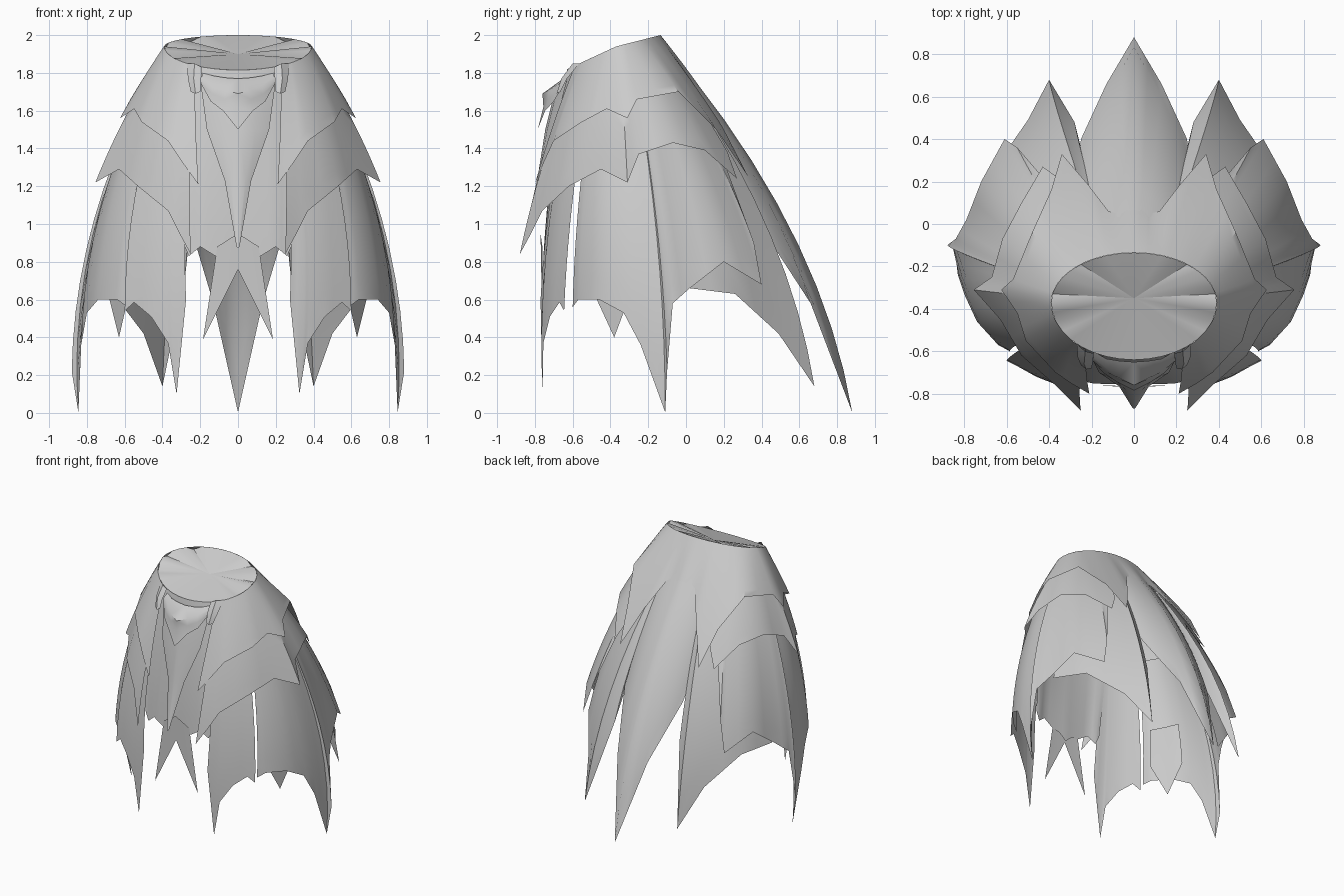
import bpy, math
from mathutils import Vector

cloth = bpy.data.materials.new("grey cloth")
cloth.diffuse_color = (0.6, 0.6, 0.6, 1)
AXIS_Y = -0.37


def rim(a):
    """Point on the tilted neck rim; a = 0 at the front, pi at the back."""
    c = math.cos(a)
    depth = 0.27 if c > 0 else 0.235
    z = 1.94 - 0.125 * c if c > 0 else 1.94 - 0.06 * c
    return Vector((0.39 * math.sin(a), AXIS_Y - depth * c, z))


def build(name, verts, faces):
    me = bpy.data.meshes.new(name)
    me.from_pydata([tuple(v) for v in verts], [], faces)
    me.materials.append(cloth)
    ob = bpy.data.objects.new(name, me)
    bpy.context.collection.objects.link(ob)
    mod = ob.modifiers.new("mirror", 'MIRROR')
    mod.use_clip = True
    mod.merge_threshold = 0.0005
    bpy.ops.object.select_all(action='DESELECT')
    ob.select_set(True)
    bpy.context.view_layer.objects.active = ob
    bpy.ops.object.shade_smooth_by_angle(angle=math.radians(40))
    return ob


def grid(name, cols):
    """Join equal-length columns of points into a sheet."""
    n = len(cols[0])
    faces = [(i * n + j, i * n + j + 1, (i + 1) * n + j + 1, (i + 1) * n + j)
             for i in range(len(cols) - 1) for j in range(n - 1)]
    return build(name, [p for c in cols for p in c], faces)


def drape(name, hem, z_start, offset=0.0, rows=9):
    """Cloth hanging from the rim to a jagged hem, bulging outwards.
    Hem points run front to back; an optional 4th value is the rim angle."""
    pts = []
    for h in hem:
        a = math.radians(h[3]) if len(h) > 3 else math.atan2(h[0], AXIS_Y - h[1])
        pts.append((Vector(h[:3]), a))
    full = []
    for (p, a), (q, b) in zip(pts, pts[1:]):
        full += [(p, a), ((p + q) / 2, (a + b) / 2)]
    full.append(pts[-1])
    cols = []
    for p, a in full:
        top = rim(a)
        out = Vector((p.x, p.y - AXIS_Y, 0)).normalized()
        s = (top.z - p.z) / 1.94
        bulge = (0.165 - 0.095 * max(0, math.cos(a)) ** 2) * s * s
        t0 = max(0, (top.z - z_start) / (top.z - p.z))
        col = []
        for j in range(rows):
            t = t0 + (1 - t0) * j / (rows - 1)
            col.append(top.lerp(p, t) + out * (4 * t * (1 - t) * bulge + offset * (1 - t)))
        cols.append(col)
    return grid(name, cols)


# Upper mantle, closed at the back and open at the front
drape("upper_mantle", [
    (0.21, -0.80, 1.21, 36), (0.29, -0.755, 1.32, 42), (0.37, -0.70, 1.44), (0.51, -0.55, 1.54),
    (0.55, -0.42, 1.61), (0.625, -0.31, 1.56), (0.57, -0.26, 1.66),
    (0.48, -0.04, 1.70), (0.39, 0.16, 1.50), (0.34, 0.33, 1.25),
    (0.22, 0.19, 1.52), (0.12, 0.06, 1.71), (0.08, 0.05, 1.73),
    (0.06, 0.07, 1.71), (0, 0.08, 1.715)], 3)

# Middle mantle
drape("middle_mantle", [
    (0.25, -0.88, 0.84, 38), (0.31, -0.82, 0.95, 42), (0.37, -0.76, 1.07), (0.53, -0.62, 1.20),
    (0.63, -0.45, 1.29), (0.755, -0.31, 1.22), (0.67, -0.25, 1.37),
    (0.62, -0.07, 1.43), (0.53, 0.10, 1.39), (0.43, 0.27, 1.24),
    (0.36, 0.22, 1.38)], 1.78, -0.012)

# Long skirt: front panel, then side panel
drape("front_skirt_panel", [
    (0.275, -0.77, 0.60, 38), (0.325, -0.76, 0.10, 42), (0.37, -0.755, 0.37, 45),
    (0.46, -0.72, 0.51), (0.55, -0.67, 0.585), (0.60, -0.645, 0.54)], 1.5, -0.02)
drape("side_skirt_panel", [
    (0.585, -0.60, 0.56), (0.64, -0.57, 0.60), (0.74, -0.46, 0.60), (0.80, -0.33, 0.53),
    (0.83, -0.24, 0.36), (0.845, -0.11, 0.003), (0.88, -0.10, 0.22),
    (0.84, -0.07, 0.58), (0.79, 0.02, 0.66), (0.72, 0.20, 0.80),
    (0.61, 0.40, 0.68), (0.55, 0.36, 0.90), (0.43, 0.22, 1.28)], 1.5, -0.02)
drape("inner_tooth", [(0.57, -0.50, 0.66), (0.63, -0.38, 0.40), (0.69, -0.29, 0.64)],
      0.95, -0.05, 4)

# Long back tails
drape("back_side_tail", [
    (0.76, 0.02, 0.66), (0.66, 0.26, 0.63), (0.50, 0.49, 0.42), (0.40, 0.68, 0.14),
    (0.28, 0.48, 0.72), (0.25, 0.36, 1.0), (0.22, 0.20, 1.30)], 1.72, -0.03)
drape("back_centre_tail", [
    (0.27, 0.22, 1.25), (0.25, 0.40, 0.98), (0.13, 0.66, 0.58), (0, 0.88, 0.003)], 1.78, -0.015)

# Front cloth behind the tabard, with two pointed teeth
drape("front_under_cloth", [
    (0, -0.755, 0.77), (0.06, -0.755, 0.82), (0.12, -0.755, 0.83, 16),
    (0.20, -0.75, 0.88, 26), (0.26, -0.735, 0.83, 38), (0.29, -0.73, 0.9, 44)], 3, -0.01)
build("front_tooth", [(0, -0.77, 0.95), (0, -0.765, 0.76), (0.185, -0.76, 0.39), (0.11, -0.76, 0.88)],
      [(0, 1, 2, 3)])

# Pointed tabard down the middle
grid("tabard", [
    [(0, -0.69, 1.72), (0, -0.745, 1.5), (0, -0.785, 1.25), (0, -0.87, 0.87)],
    [(0.10, -0.675, 1.74), (0.09, -0.735, 1.5), (0.04, -0.78, 1.25), (0.004, -0.868, 0.875)],
    [(0.20, -0.63, 1.76), (0.165, -0.70, 1.5), (0.07, -0.765, 1.23), (0.008, -0.865, 0.88)]])

# Folded pointed collar
grid("collar", [
    [(0, -0.65, 1.77), (0, -0.76, 1.69), (0, -0.755, 1.62), (0, -0.785, 1.50)],
    [(0.07, -0.645, 1.775), (0.07, -0.725, 1.71), (0.07, -0.73, 1.66), (0.08, -0.745, 1.60)],
    [(0.13, -0.635, 1.785), (0.13, -0.68, 1.735), (0.135, -0.695, 1.69), (0.145, -0.70, 1.65)],
    [(0.19, -0.60, 1.80), (0.19, -0.63, 1.785), (0.20, -0.64, 1.77), (0.20, -0.64, 1.75)]])

# Small strap folds beside the collar
grid("collar_strap", [
    [(0.19, -0.61, 1.83), (0.195, -0.655, 1.77), (0.20, -0.68, 1.70)],
    [(0.23, -0.60, 1.85), (0.235, -0.66, 1.77), (0.225, -0.685, 1.69)],
    [(0.27, -0.565, 1.85), (0.265, -0.63, 1.77), (0.25, -0.665, 1.70)]])

# Dished cap closing the neck, with shallow radial pleats
steps = 18
cap = [(0, -0.35, 1.90)]
for i in range(steps + 1):
    p = rim(math.pi * i / steps)
    p.z -= 0.02 if i in (7, 10, 14) else 0.0
    cap.append(p)
cap[1].x = cap[-1].x = 0
build("neck_cap", cap, [(0, i, i + 1) for i in range(1, steps + 1)])
